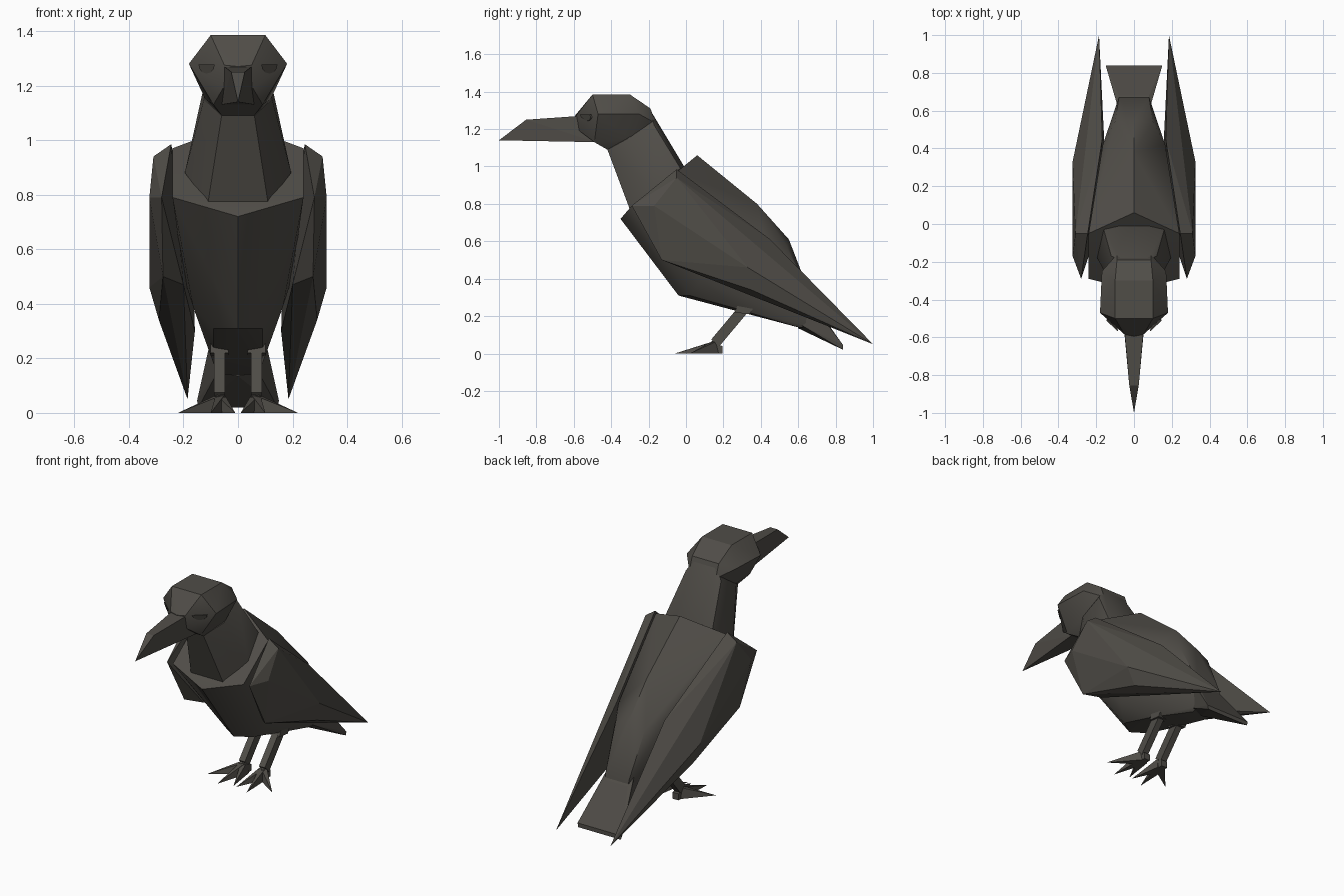
import bpy, bmesh, math
from mathutils import Vector

cube = bpy.data.objects.get("Cube")
if cube:
    bpy.data.objects.remove(cube, do_unlink=True)

COLOUR = (0.08, 0.074, 0.064, 1)
plumage = bpy.data.materials.new("dark_plumage")
plumage.use_nodes = True
plumage.diffuse_color = COLOUR
shader = plumage.node_tree.nodes["Principled BSDF"]
shader.inputs["Base Color"].default_value = COLOUR
shader.inputs["Roughness"].default_value = 0.9


def hull(name, points, smooth=0):
    """Faceted solid wrapped around a few corner points."""
    bm = bmesh.new()
    for p in points:
        bm.verts.new(p)
    out = bmesh.ops.convex_hull(bm, input=bm.verts[:])
    spare = {v for v in out["geom_interior"] + out["geom_unused"]
             if isinstance(v, bmesh.types.BMVert)}
    bmesh.ops.delete(bm, geom=list(spare), context="VERTS")
    bmesh.ops.dissolve_limit(bm, angle_limit=math.radians(2),
                             verts=bm.verts[:], edges=bm.edges[:])
    bmesh.ops.recalc_face_normals(bm, faces=bm.faces[:])
    mesh = bpy.data.meshes.new(name)
    bm.to_mesh(mesh)
    bm.free()
    mesh.materials.append(plumage)
    obj = bpy.data.objects.new(name, mesh)
    bpy.context.collection.objects.link(obj)
    if smooth:
        bpy.ops.object.select_all(action="DESELECT")
        obj.select_set(True)
        bpy.context.view_layer.objects.active = obj
        bpy.ops.object.shade_smooth_by_angle(angle=math.radians(smooth))
    return obj


def flip(points, side):
    return [(x * side, y, z) for x, y, z in points]


def both(points):
    return list(dict.fromkeys(points + flip(points, -1)))


# Body with shoulder ridge, chest point and keel
hull("body", both([
    (0, 0.06, 1.06), (0.24, -0.05, 0.97), (0.24, -0.29, 0.79), (0, -0.35, 0.72),
    (0, -0.04, 0.31), (0.09, 0.02, 0.31), (0.165, 0.08, 0.39), (0.09, 0.27, 0.24),
    (0.2, 0.15, 0.5), (0, 0.38, 0.8), (0.165, 0.42, 0.62), (0, 0.55, 0.61),
    (0.1, 0.54, 0.57), (0.08, 0.67, 0.3), (0.06, 0.6, 0.14), (0.075, 0.68, 0.14)]),
    30)

# Flat tail, drooping and flaring toward the end
hull("tail", both([
    (0.08, 0.6, 0.36), (0.08, 0.68, 0.27), (0.075, 0.62, 0.15),
    (0, 0.6, 0.135), (0.15, 0.84, 0.045), (0.145, 0.84, 0.02)]))

# Neck
hull("neck", both([
    (0.11, -0.3, 0.77), (0.195, -0.18, 0.88), (0.16, -0.03, 0.99),
    (0.08, -0.01, 1.0), (0.1, 0.0, 0.9), (0.06, -0.42, 1.09),
    (0.125, -0.31, 1.15), (0.12, -0.17, 1.22), (0.07, -0.19, 1.3)]), 30)

# Head
hull("head", both([
    (0.1, -0.5, 1.385), (0.1, -0.3, 1.385), (0.18, -0.47, 1.28),
    (0.17, -0.25, 1.28), (0.09, -0.19, 1.31), (0.09, -0.16, 1.23),
    (0.06, -0.42, 1.09), (0.12, -0.3, 1.15), (0.09, -0.49, 1.13),
    (0.05, -0.585, 1.275), (0.055, -0.57, 1.19), (0, -0.595, 1.27)]), 30)

# Hooked beak
hull("beak", both([
    (0.05, -0.57, 1.27), (0.06, -0.48, 1.13), (0.045, -0.59, 1.265),
    (0.025, -0.855, 1.25), (0.03, -0.76, 1.147), (0, -1.0, 1.14)]))

# Wing corners: leading edge, outer ridge, lower edge, inner edge, tip
WING = [(0.245, -0.05, 0.985), (0.31, -0.05, 0.94), (0.325, -0.17, 0.79),
        (0.28, -0.29, 0.79), (0.275, -0.13, 0.5), (0.2, -0.05, 0.47),
        (0.325, 0.33, 0.46), (0.168, 0.45, 0.61), (0.29, 0.35, 0.34),
        (0.158, 0.45, 0.3), (0.21, 0.87, 0.12), (0.185, 1.0, 0.05)]
CUFF = [(x, y, z) for x in (0.035, 0.1) for y, z in
        ((0.26, 0.22), (0.28, 0.27), (0.34, 0.21), (0.37, 0.26))]
ANKLE = Vector((0.065, 0.155, 0.055))
TOES = {"outer": (0.22, 0.02, 0), "middle": (0.1, -0.06, 0),
        "inner": (0.01, -0.03, 0)}

for label, side in (("left", 1), ("right", -1)):
    hull(label + "_wing", flip(WING, side))
    hull(label + "_leg_cuff", flip(CUFF, side))

    # Slanted shin
    shin = [(x, y + dy, z - dy) for x in (0.048, 0.088)
            for y, z in ((0.31, 0.24), (0.155, 0.055)) for dy in (-0.02, 0.02)]
    hull(label + "_shin", flip(shin, side))

    # Blunt heel
    heel = [(x, y, z) for x in (0.045, 0.085)
            for y, z in ((0.13, 0), (0.13, 0.06), (0.195, 0), (0.195, 0.04))]
    hull(label + "_heel", flip(heel, side))

    # Tapered toes
    for toe, tip in TOES.items():
        reach = Vector((tip[0] - ANKLE.x, tip[1] - ANKLE.y, 0)).normalized()
        across = Vector((-reach.y, reach.x, 0)) * 0.028
        root = Vector((ANKLE.x, ANKLE.y, 0))
        top = ANKLE + Vector((0, 0, 0.012))
        pts = [tip, root + across, root - across, root - reach * 0.02,
               top + across * 0.6, top - across * 0.6,
               ANKLE.lerp(Vector(tip), 0.5)]
        hull(f"{label}_{toe}_toe", flip([tuple(p) for p in pts], side))

    # Half-round eye plates lying on the cheek
    eye = []
    for i in range(7):
        a = math.pi * i / 6
        x, z = 0.115 + 0.03 * math.cos(a), 1.278 - 0.034 * math.sin(a)
        y = -0.47 + 0.92 * (x - 0.18) - 0.4 * (z - 1.28)
        eye += [(x, y - 0.012, z), (x, y - 0.004, z)]
    hull(label + "_eye", flip(eye, side))
